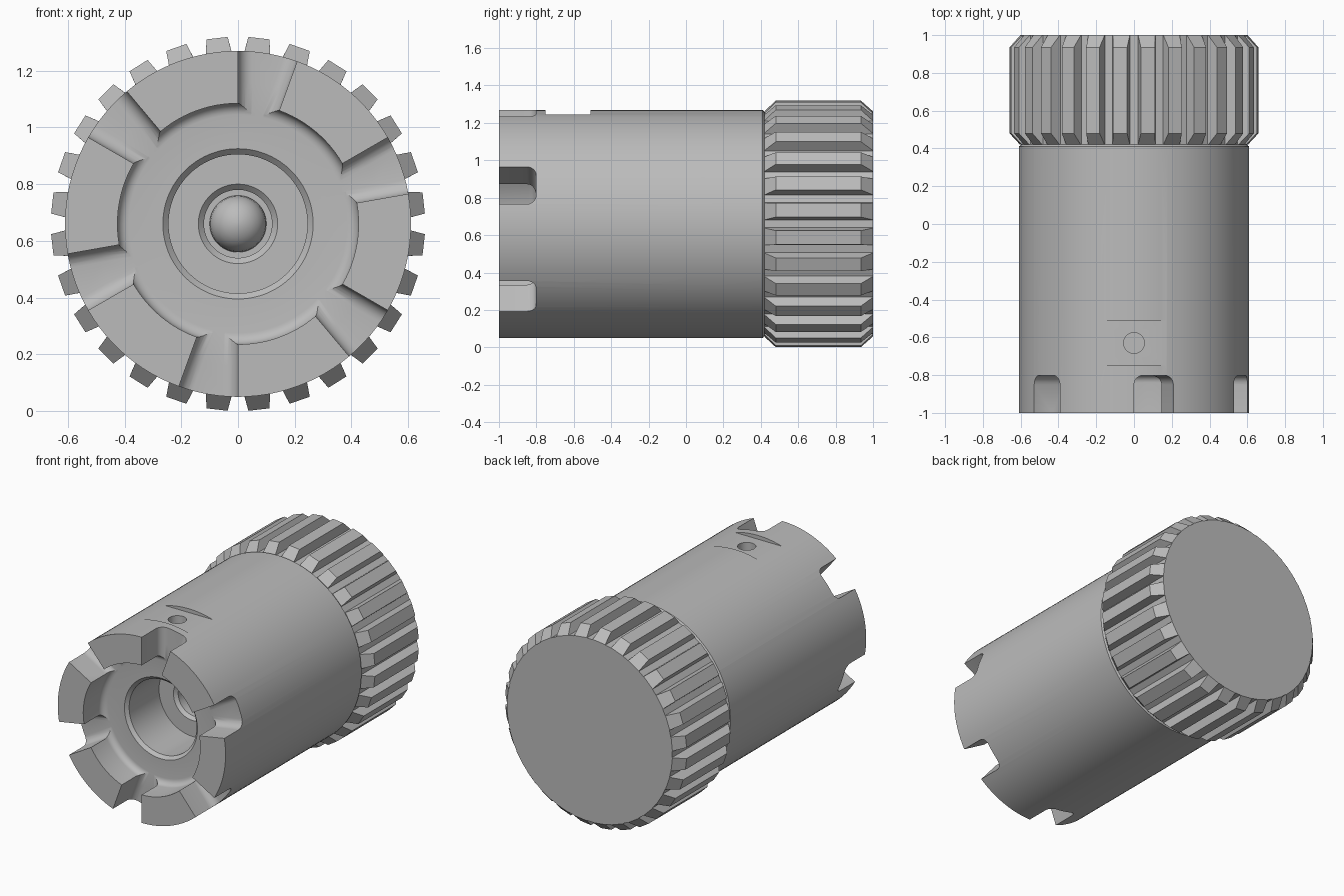
import bpy, bmesh
from math import sin, cos, pi, radians

AXIS_Z = 0.66      # height of the long axis
BODY_R = 0.61
FLOOR_Y = -0.8     # depth of the front recess

if "Cube" in bpy.data.objects:
    bpy.data.objects.remove(bpy.data.objects["Cube"])

grey = bpy.data.materials.new("plain grey")
grey.use_nodes = True
colour = (0.5, 0.5, 0.5, 1)
grey.diffuse_color = colour
grey.node_tree.nodes["Principled BSDF"].inputs["Base Color"].default_value = colour


def polar(r, a, y):
    """Point at radius r and clockwise angle a from the top, seen from the front."""
    return (r * sin(a), y, AXIS_Z + r * cos(a))


def add_loft(bm, rings):
    """Skin a list of equal closed rings and cap both ends."""
    rows = [[bm.verts.new(p) for p in ring] for ring in rings]
    n = len(rows[0])
    for a, b in zip(rows, rows[1:]):
        for i in range(n):
            j = (i + 1) % n
            bm.faces.new((a[i], a[j], b[j], b[i]))
    bm.faces.new(rows[0])
    bm.faces.new(rows[-1])


def make_object(name, bm):
    bmesh.ops.recalc_face_normals(bm, faces=bm.faces)
    mesh = bpy.data.meshes.new(name)
    bm.to_mesh(mesh)
    bm.free()
    mesh.materials.append(grey)
    obj = bpy.data.objects.new(name, mesh)
    bpy.context.collection.objects.link(obj)
    return obj


def activate(obj):
    bpy.ops.object.select_all(action="DESELECT")
    obj.select_set(True)
    bpy.context.view_layer.objects.active = obj


def cut(obj, cutter):
    mod = obj.modifiers.new("cut", "BOOLEAN")
    mod.operation = "DIFFERENCE"
    mod.solver = "EXACT"
    mod.object = cutter
    activate(obj)
    bpy.ops.object.modifier_apply(modifier=mod.name)
    bpy.data.objects.remove(cutter)


# Body: turned profile (radius, y) from the dome tip outwards to the rear cap
quarter = [i * pi / 12 for i in range(7)]
profile = [(0.1 * sin(a), -0.34 - 0.1 * cos(a)) for a in quarter[1:]]
profile[:0] = [(0.006, -0.44)]
profile += [(0.1, -0.33), (0.12, -0.33), (0.12, -0.45), (0.14, -0.47),
            (0.245, -0.47), (0.245, FLOOR_Y + 0.02), (0.265, FLOOR_Y)]
profile += [(0.385 + 0.04 * sin(a), FLOOR_Y - 0.04 + 0.04 * cos(a)) for a in quarter]
profile += [(0.425, -1), (BODY_R, -1), (BODY_R, 0.41), (0.597, 0.42),
            (0.597, 0.45), (0.01, 0.45)]
SEGMENTS = 108
bm = bmesh.new()
add_loft(bm, [[polar(r, 2 * pi * i / SEGMENTS, y) for i in range(SEGMENTS)]
              for r, y in profile])
body = make_object("body", bm)

# Six radial slots with rounded floor corners
FILLET = 0.05


def slot_section(r, start, end):
    low = FLOOR_Y - 0.001
    half = [(FILLET * (1 - sin(a)), low - FILLET + FILLET * cos(a)) for a in quarter]
    left = [polar(r, start + d / r, y) for d, y in half]
    right = [polar(r, end - d / r, y) for d, y in reversed(half)]
    return ([polar(r, end, -1.1), polar(r, start, -1.1)] + left[::-1] + right[::-1])


bm = bmesh.new()
for k in range(6):
    start = radians(60 * k)
    end = start + radians(20)
    add_loft(bm, [slot_section(r, start, end) for r in (0.365, 0.5, 0.7)])
cut(body, make_object("slot_cutter", bm))

# Shallow flat on top of the body
bm = bmesh.new()
add_loft(bm, [[(-0.3, y, 1.245), (0.3, y, 1.245), (0.3, y, 1.4), (-0.3, y, 1.4)]
              for y in (-0.75, -0.51)])
cut(body, make_object("flat_cutter", bm))

# Small round hole in the flat
bm = bmesh.new()
add_loft(bm, [[(0.055 * cos(i * pi / 16), -0.63 + 0.055 * sin(i * pi / 16), z)
               for i in range(32)] for z in (1.15, 1.4)])
cut(body, make_object("hole_cutter", bm))

activate(body)
bpy.ops.object.shade_smooth_by_angle(angle=radians(30))

# Toothed ring with chamfered tooth ends
TEETH = 28
ROOT_R = 0.6
PITCH = 2 * pi / TEETH


def tooth_ring(y, tip_r, tip_half):
    ring = []
    for k in range(TEETH):
        mid = (k + 0.5) * PITCH
        for r, off in ((ROOT_R, -0.078), (tip_r, -tip_half),
                       (tip_r, tip_half), (ROOT_R, 0.078)):
            ring.append(polar(r, mid + off, y))
    return ring


bm = bmesh.new()
add_loft(bm, [tooth_ring(0.42, 0.604, 0.076), tooth_ring(0.48, 0.66, 0.057),
              tooth_ring(0.935, 0.66, 0.057), tooth_ring(1.0, 0.602, 0.076)])
make_object("toothed_ring", bm)
